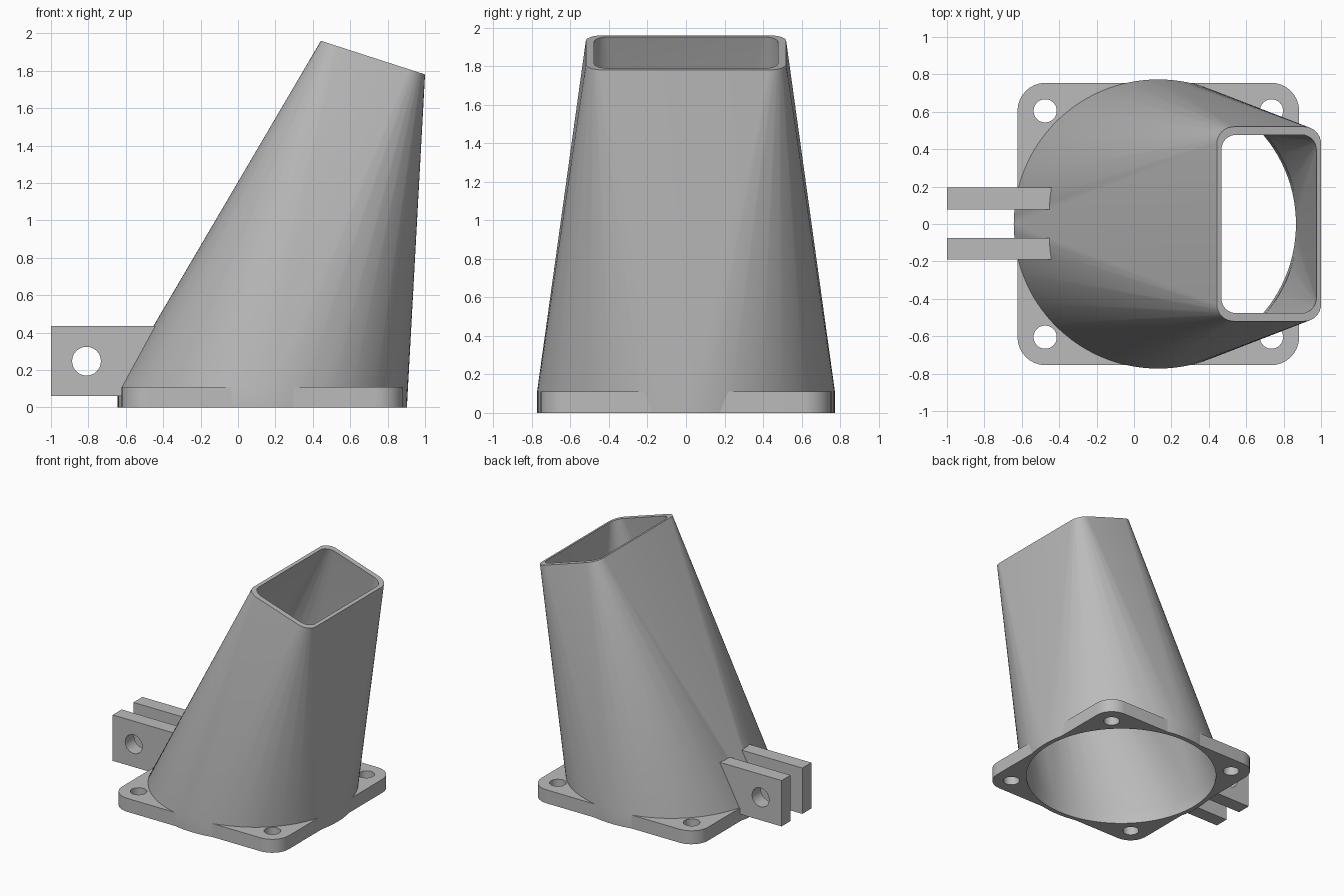
import bpy, bmesh, math
from mathutils import Matrix

old = bpy.data.objects.get("Cube")
if old:
    bpy.data.objects.remove(old, do_unlink=True)

grey = bpy.data.materials.new("plain_grey")
grey.use_nodes = True
colour = (0.5, 0.5, 0.5, 1)
grey.diffuse_color = colour
grey.node_tree.nodes["Principled BSDF"].inputs["Base Color"].default_value = colour

CX = 0.13          # centre of the round base
FLANGE_H = 0.11


def circle(cx, cy, r, n=32):
    return [(cx + r * math.cos(2 * math.pi * i / n),
             cy + r * math.sin(2 * math.pi * i / n)) for i in range(n)]


def rounded_rect(x0, x1, half_y, r, n=8):
    """Counter-clockwise outline with n segments per corner."""
    pts = []
    corners = [(x1 - r, half_y - r), (x0 + r, half_y - r),
               (x0 + r, r - half_y), (x1 - r, r - half_y)]
    for k, (cx, cy) in enumerate(corners):
        for i in range(n + 1):
            a = math.pi / 2 * (k + i / n)
            pts.append((cx + r * math.cos(a), cy + r * math.sin(a)))
    return pts


def finish(obj):
    """Clean the mesh, give it the material and smooth its round faces."""
    bm = bmesh.new()
    bm.from_mesh(obj.data)
    bmesh.ops.remove_doubles(bm, verts=bm.verts[:], dist=0.0001)
    bmesh.ops.recalc_face_normals(bm, faces=bm.faces[:])
    bm.to_mesh(obj.data)
    bm.free()
    obj.data.materials.clear()
    obj.data.materials.append(grey)
    bpy.ops.object.select_all(action='DESELECT')
    obj.select_set(True)
    bpy.context.view_layer.objects.active = obj
    bpy.ops.object.shade_smooth_by_angle(angle=math.radians(30))


def plate(name, outlines, thickness, matrix):
    """Flat plate: first outline is the edge, the others are holes."""
    cu = bpy.data.curves.new(name, 'CURVE')
    cu.dimensions = '2D'
    cu.fill_mode = 'BOTH'
    cu.extrude = thickness / 2
    for pts in outlines:
        sp = cu.splines.new('POLY')
        sp.points.add(len(pts) - 1)
        for p, (x, y) in zip(sp.points, pts):
            p.co = (x, y, 0, 1)
        sp.use_cyclic_u = True
    tmp = bpy.data.objects.new(name + "_outline", cu)
    bpy.context.collection.objects.link(tmp)
    bpy.context.view_layer.update()
    deps = bpy.context.evaluated_depsgraph_get()
    mesh = bpy.data.meshes.new_from_object(tmp.evaluated_get(deps))
    bpy.data.objects.remove(tmp, do_unlink=True)
    mesh.transform(matrix)
    mesh.name = name
    obj = bpy.data.objects.new(name, mesh)
    bpy.context.collection.objects.link(obj)
    finish(obj)


# Duct: round base blending into a tilted rounded-rectangle mouth
def top_z(x):
    return 1.96 - (x - 0.443) * 0.18 / 0.557


def shell(bm, radius, mouth):
    """Hull between base and mouth, with both ends left open."""
    n = len(mouth)
    ring = circle(CX, 0, radius, n * 3)
    base = [bm.verts.new((x, y, 0)) for x, y in ring]
    collar = [bm.verts.new((x, y, FLANGE_H)) for x, y in ring]
    top = [bm.verts.new((x, y, top_z(x))) for x, y in mouth]
    bmesh.ops.convex_hull(bm, input=base + collar + top)
    ends = [set(base), set(top)]
    caps = [f for f in bm.faces if any(set(f.verts) <= e for e in ends)]
    bmesh.ops.delete(bm, geom=caps, context='FACES_ONLY')
    return base, top


bm = bmesh.new()
outer = shell(bm, 0.773, rounded_rect(0.443, 1.0, 0.52, 0.09))
inner = shell(bm, 0.736, rounded_rect(0.467, 0.975, 0.477, 0.08))
for out, inn in zip(outer, inner):          # rims
    for i in range(len(out)):
        j = (i + 1) % len(out)
        bm.faces.new((out[i], out[j], inn[j], inn[i]))
bmesh.ops.delete(bm, geom=[e for e in bm.edges if not e.link_faces], context='EDGES')
bmesh.ops.delete(bm, geom=[v for v in bm.verts if not v.link_faces], context='VERTS')
mesh = bpy.data.meshes.new("duct")
bm.to_mesh(mesh)
bm.free()
duct = bpy.data.objects.new("duct", mesh)
bpy.context.collection.objects.link(duct)
finish(duct)

# Square mounting flange with bore and four bolt holes
holes = [circle(CX + sx * 0.605, sy * 0.605, 0.062)
         for sx in (-1, 1) for sy in (-1, 1)]
plate("mounting_flange",
      [rounded_rect(CX - 0.753, CX + 0.753, 0.755, 0.15),
       circle(CX, 0, 0.747, 108)] + holes,
      FLANGE_H, Matrix.Translation((0, 0, FLANGE_H / 2)))

# Pair of hinge lugs, ending inside the duct wall
lug = [(-1, 0.06), (-0.605, 0.06), (-0.603, 0.11), (-0.425, 0.435), (-1, 0.435)]
upright = Matrix.Rotation(math.pi / 2, 4, 'X')
for side, y in (("left_lug", -0.132), ("right_lug", 0.136)):
    name = "front_lug" if y < 0 else "back_lug"
    plate(name, [lug, circle(-0.81, 0.247, 0.077)], 0.116,
          Matrix.Translation((0, y, 0)) @ upright)
